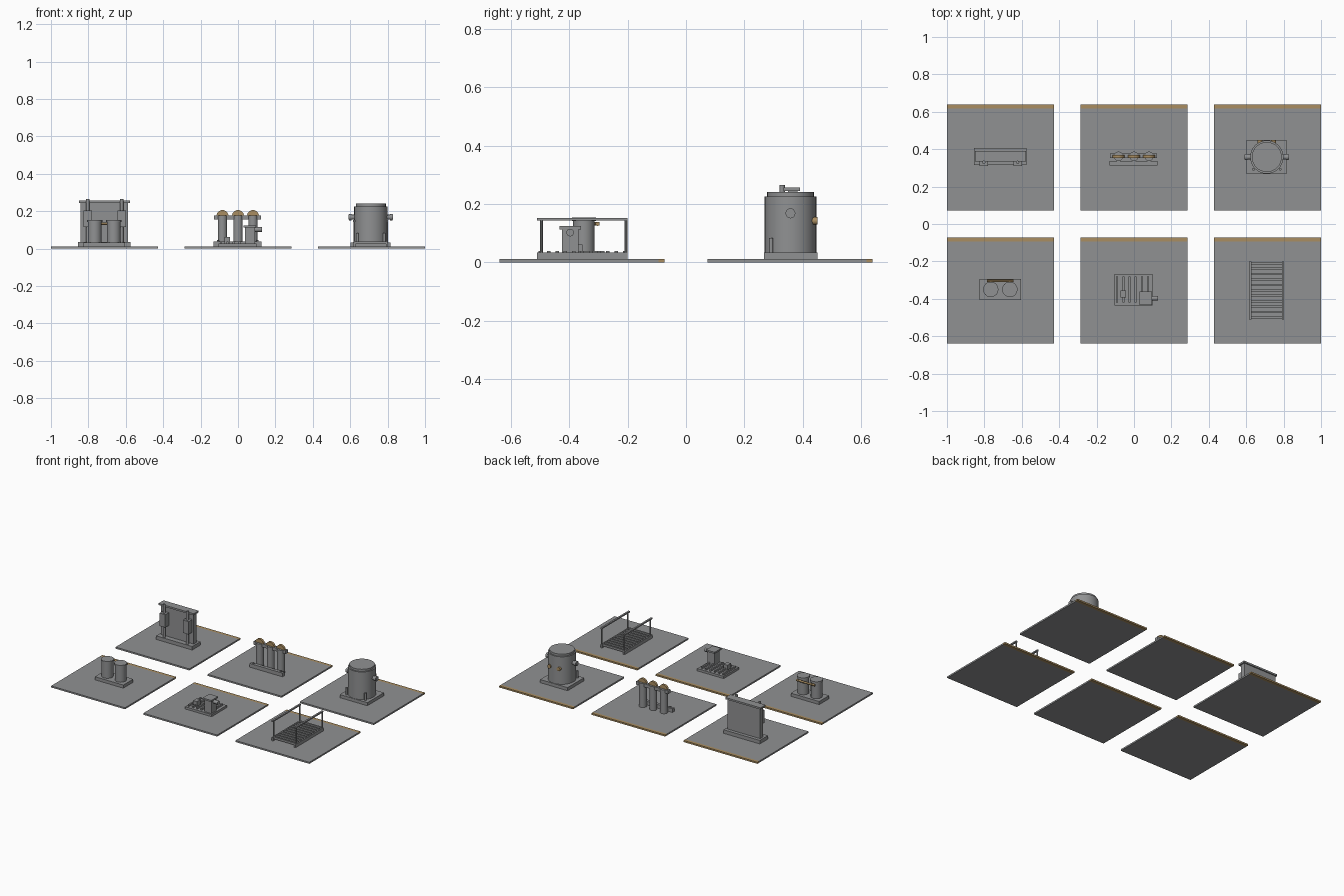
import bpy, math


def material(name, r, g, b):
    m = bpy.data.materials.new(name)
    m.diffuse_color = (r, g, b, 1)
    return m


GREY = material("steel grey", 0.28, 0.285, 0.29)
GOLD = material("ochre", 0.40, 0.27, 0.12)


def box(name, x0, x1, y0, y1, z0, z1, mat=GREY):
    bpy.ops.mesh.primitive_cube_add(size=1, location=((x0 + x1) / 2, (y0 + y1) / 2, (z0 + z1) / 2))
    o = bpy.context.object
    o.name = name
    o.scale = (x1 - x0, y1 - y0, z1 - z0)
    bpy.ops.object.transform_apply(location=False, rotation=False, scale=True)
    o.data.materials.append(mat)
    return o


def cyl(name, r, length, loc, axis="z", mat=GREY, sides=24):
    rot = {"z": (0, 0, 0), "x": (0, math.pi / 2, 0), "y": (math.pi / 2, 0, 0)}[axis]
    bpy.ops.mesh.primitive_cylinder_add(vertices=sides, radius=r, depth=length, location=loc, rotation=rot)
    o = bpy.context.object
    o.name = name
    o.data.materials.append(mat)
    bpy.ops.object.shade_smooth_by_angle(angle=math.radians(30))
    return o


def upright(name, r, x, y, z0, z1, sides=24):
    return cyl(name, r, z1 - z0, (x, y, (z0 + z1) / 2), sides=sides)


# Six display plates, each with an ochre strip along its rear edge
PX, PY, T = 0.714, 0.356, 0.011
for cx in (-PX, 0, PX):
    for cy in (-PY, PY):
        box("display_plate", cx - 0.286, cx + 0.286, cy - 0.283, cy + 0.262, 0, T)
        box("plate_rear_strip", cx - 0.286, cx + 0.286, cy + 0.262, cy + 0.283, 0, T, GOLD)

# Rear left: framed wall panel with posts and side boxes
box("panel_base", -0.855, -0.575, 0.315, 0.405, T, 0.036)
box("wall_panel", -0.842, -0.588, 0.35, 0.382, 0.036, 0.245)
box("panel_top_beam", -0.85, -0.578, 0.335, 0.39, 0.245, 0.257)
for x in (-0.803, -0.622):
    upright("panel_post", 0.009, x, 0.33, 0.036, 0.266, 12)
    box("post_box", x - 0.022, x + 0.022, 0.31, 0.35, 0.115, 0.205)

# Rear middle: three bottles on a rack with ochre discs
box("rack_top_bar", -0.127, 0.122, 0.352, 0.378, 0.155, 0.178)
box("rack_foot_bar", -0.13, 0.125, 0.314, 0.336, T, 0.037)
for x in (-0.107, 0.105):
    cyl("foot_bolt", 0.006, 0.008, (x, 0.325, 0.041), sides=10)
for x in (-0.083, 0, 0.08):
    upright("rack_bottle", 0.025, x, 0.362, T, 0.178)
    cyl("rack_disc", 0.032, 0.016, (x, 0.362, 0.174), "y", GOLD)

# Rear right: large vessel with lid, side nozzles, gauges and legs
VX, VY = 0.71, 0.358
box("vessel_base", 0.602, 0.815, 0.267, 0.45, T, 0.033)
upright("vessel_body", 0.089, VX, VY, 0.033, 0.226, 32)
upright("vessel_lid", 0.08, VX, VY, 0.226, 0.241, 32)
for s in (-1, 1):
    cyl("side_nozzle", 0.013, 0.045, (VX + s * 0.097, VY, 0.168), "x", sides=16)
    cyl("nozzle_flange", 0.017, 0.014, (VX + s * 0.109, VY, 0.168), "x", sides=16)
    cyl("vessel_gauge", 0.013, 0.026, (VX + s * 0.036, 0.437, 0.142), "y", GOLD, 16)
    upright("vessel_leg", 0.007, VX + s * 0.072, 0.292, 0.033, 0.083, 12)

# Front left: twin tanks joined by an ochre pipe
box("tank_base", -0.825, -0.605, -0.405, -0.295, T, 0.033)
for x in (-0.766, -0.664):
    upright("tank_body", 0.037, x, -0.35, 0.033, 0.142)
    upright("tank_cap", 0.041, x, -0.35, 0.142, 0.153)
cyl("tank_pipe", 0.007, 0.14, (-0.715, -0.303, 0.132), "x", GOLD, 12)
for x in (-0.766, -0.664):
    cyl("pipe_stub", 0.006, 0.03, (x, -0.312, 0.132), "y", GOLD, 10)

# Front middle: slatted skid carrying a motor block
box("skid_base", -0.105, 0.1, -0.435, -0.267, T, 0.027)
for i in range(6):
    x = -0.09 + i * 0.033
    box("skid_slat", x - 0.005, x + 0.005, -0.42, -0.28, 0.027, 0.039)
box("control_block", -0.073, -0.043, -0.393, -0.355, 0.027, 0.062)
box("motor_block", 0.037, 0.092, -0.425, -0.368, 0.027, 0.114)
box("motor_cover", 0.03, 0.097, -0.434, -0.36, 0.113, 0.124)
cyl("motor_shaft", 0.013, 0.04, (0.108, -0.397, 0.102), "x", sides=16)

# Front right: walkway with rungs and two handrails
for x in (0.622, 0.797):
    box("walkway_stringer", x - 0.006, x + 0.006, -0.51, -0.2, T, 0.034)
    box("handrail", x - 0.006, x + 0.006, -0.51, -0.2, 0.143, 0.152)
    for y in (-0.495, -0.206):
        upright("rail_post", 0.005, x, y, 0.03, 0.145, 10)
for i in range(11):
    y = -0.5 + i * 0.029
    box("walkway_rung", 0.622, 0.797, y - 0.006, y + 0.006, 0.025, 0.039)
